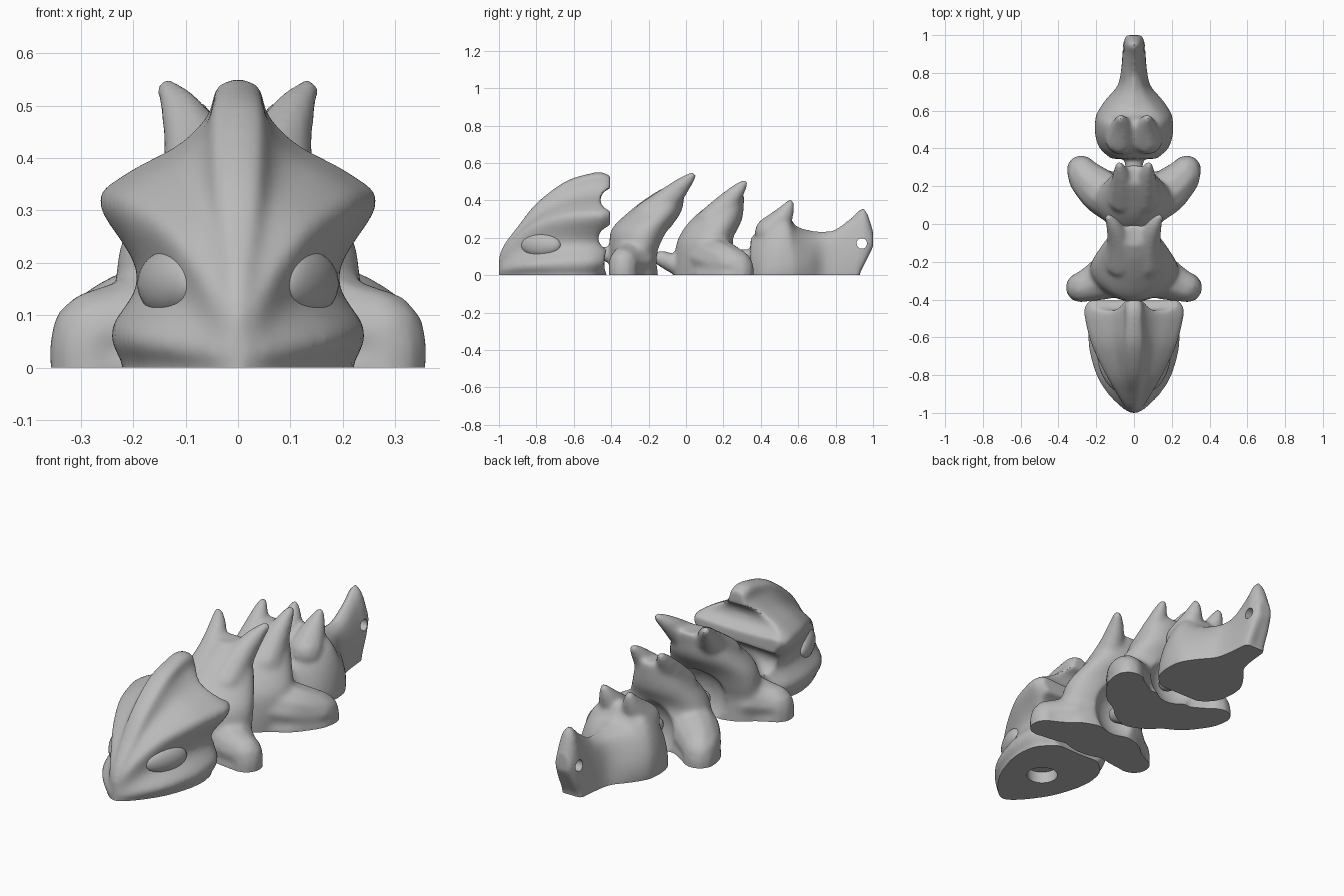
import bpy, bmesh, math
from mathutils import Vector, Matrix

if "Cube" in bpy.data.objects:
    bpy.data.objects.remove(bpy.data.objects["Cube"], do_unlink=True)

grey = bpy.data.materials.new("plain grey")
grey.use_nodes = True
COLOUR = (0.5, 0.5, 0.5, 1)
grey.diffuse_color = COLOUR
grey.node_tree.nodes["Principled BSDF"].inputs["Base Color"].default_value = COLOUR


def spline(rows, steps):
    """Smooth curve through rows of numbers."""
    rows = [Vector(r) for r in rows]
    out = []
    for i in range(len(rows) - 1):
        p, q = rows[i], rows[i + 1]
        m = (q - rows[i - 1]) / 2 if i else q - p
        n = (rows[i + 2] - p) / 2 if i + 2 < len(rows) else q - p
        for k in range(steps):
            t = k / steps
            u = 1 - t
            out.append(p * (u * u * (1 + 2 * t)) + m * (t * u * u)
                       + q * (t * t * (3 - 2 * t)) - n * (t * t * u))
    return out + [rows[-1]]


def loft(bm, rings):
    loops = [[bm.verts.new(p) for p in ring] for ring in rings]
    n = len(loops[0])
    for a, b in zip(loops, loops[1:]):
        for i in range(n):
            j = (i + 1) % n
            bm.faces.new((a[i], a[j], b[j], b[i]))
    bm.faces.new(loops[0][::-1])
    bm.faces.new(loops[-1])


def mirrored(half, y):
    """Full ring from a half outline running from bottom to crest."""
    pts = spline(half, 4)
    return ([(x, y, z) for x, z in pts]
            + [(-x, y, z) for x, z in reversed(pts[:-1])])


def chain(bm, rows, sides=(1, -1)):
    """Row of hulls around balls (x, y, z, radius)."""
    for s in sides:
        path = spline(rows, 4)
        for a, b in zip(path, path[1:]):
            hull = bmesh.new()
            for p in (a, b):
                bmesh.ops.create_icosphere(hull, subdivisions=2, radius=p[3],
                                           matrix=Matrix.Translation((s * p[0], p[1], p[2])))
            res = bmesh.ops.convex_hull(hull, input=hull.verts)
            junk = {g for g in res["geom_interior"] + res["geom_unused"]
                    if isinstance(g, bmesh.types.BMVert)}
            bmesh.ops.delete(hull, geom=list(junk), context="VERTS")
            tmp = bpy.data.meshes.new("hull")
            hull.to_mesh(tmp)
            hull.free()
            bm.from_mesh(tmp)
            bpy.data.meshes.remove(tmp)


def make(name, bm):
    bmesh.ops.recalc_face_normals(bm, faces=bm.faces)
    me = bpy.data.meshes.new(name)
    bm.to_mesh(me)
    bm.free()
    ob = bpy.data.objects.new(name, me)
    bpy.context.collection.objects.link(ob)
    return ob


def ball(name, centre, size):
    bm = bmesh.new()
    bmesh.ops.create_uvsphere(bm, u_segments=32, v_segments=20, radius=1,
                              matrix=Matrix.LocRotScale(Vector(centre), None, Vector(size)))
    return make(name, bm)


def peg(centre, radius, depth, turn):
    bm = bmesh.new()
    bmesh.ops.create_cone(bm, cap_ends=True, segments=32, radius1=radius, radius2=radius, depth=depth,
                          matrix=Matrix.Translation(centre) @ Matrix.Rotation(turn, 4, "Y"))
    return make("peg_cutter", bm)


def ground():
    bm = bmesh.new()
    bmesh.ops.create_cube(bm, size=4, matrix=Matrix.Translation((0, 0, -2)))
    return make("ground_cutter", bm)


def finish(me):
    me.materials.clear()
    me.materials.append(grey)
    me.shade_smooth()
    me.set_sharp_from_angle(angle=math.radians(40))


def sculpt(ob, carve=(), cuts=()):
    """Fuse overlapping parts, soften them, cut crisp holes and a flat base."""
    def remesh():
        m = ob.modifiers.new("fuse", "REMESH")
        m.mode, m.voxel_size = "VOXEL", 0.009

    def cut(cutter):
        m = ob.modifiers.new("cut", "BOOLEAN")
        m.operation, m.solver, m.object = "DIFFERENCE", "EXACT", cutter
        cutter.hide_render = True
    remesh()
    for c in carve:
        cut(c)
    if carve:
        remesh()
    s = ob.modifiers.new("soften", "SMOOTH")
    s.factor, s.iterations = 0.5, 18
    cutters = list(cuts) + [ground()]
    for c in cutters:
        cut(c)
    me = bpy.data.meshes.new_from_object(ob.evaluated_get(bpy.context.evaluated_depsgraph_get()))
    ob.modifiers.clear()
    ob.data = me
    finish(me)
    for c in cutters + list(carve):
        bpy.data.objects.remove(c, do_unlink=True)


def upright(bm, rows):
    """Leaning egg-shaped body, broad behind, from levels (z, y centre, y radius, x radius)."""
    rings = []
    for z, yc, ry, rx in spline(rows, 5):
        ring = []
        for i in range(40):
            a = math.tau * i / 40
            ring.append((rx * math.cos(a) * (1 + .2 * math.sin(a)), yc + ry * math.sin(a), z))
        rings.append(ring)
    loft(bm, rings)


# Head: y, base, jaw, waist, frill, frill height, crest, top
bm = bmesh.new()
rings = []
for y, b, j, w, f, zf, c, t in spline([
        (-1.0, .01, .02, .015, .01, .09, .005, .11),
        (-.97, .05, .07, .05, .045, .13, .02, .17),
        (-.9, .11, .14, .09, .09, .2, .035, .26),
        (-.8, .17, .20, .132, .15, .26, .05, .385),
        (-.65, .215, .24, .18, .222, .3, .06, .5),
        (-.52, .205, .237, .19, .258, .31, .055, .545),
        (-.45, .15, .2, .17, .265, .31, .055, .552),
        (-.405, .1, .14, .14, .24, .315, .05, .535)], 5):
    h = t - zf
    rings.append(mirrored([(0, -.05), (b, -.05), (b, 0), (j, zf * .23), (w, zf * .56), (f, zf),
                           (f * .8, zf + h * .25), (f * .42, zf + h * .48), (c, zf + h * .72),
                           (c * .75, zf + h * .93), (0, t)], y))
loft(bm, rings)
sculpt(make("head", bm),
       carve=[ball("hollow", (0, -.385, .15), (.14, .1, .1)),
              ball("hollow", (0, -.375, .2), (.5, .1, .075)),
              ball("hollow", (0, -.31, .07), (.5, .135, .14)),
              ball("hollow", (0, -.385, .4), (.5, .075, .065))],
       cuts=[peg((0, -.7, 0), .075, .12, 0)])

# Eyes
for side, sx in (("left", 1), ("right", -1)):
    eye = ball(side + "_eye", (0, 0, 0), (.045, .115, .064))
    eye.data.transform(Matrix.Translation((sx * .13, -.775, .16)) @ Matrix.Rotation(-sx * .42, 4, "Z"))
    finish(eye.data)

# Front body with its spikes, legs and the tongue that reaches into the head
bm = bmesh.new()
upright(bm, [(-.05, -.275, .135, .225), (.1, -.275, .135, .23), (.17, -.265, .145, .23),
             (.25, -.24, .155, .215), (.34, -.165, .14, .165), (.42, -.105, .095, .12),
             (.47, -.06, .055, .09)])
chain(bm, [(.07, -.2, .31, .09), (.075, -.1, .4, .07), (.105, -.015, .485, .043), (.134, .033, .53, .023)])
chain(bm, [(.14, -.28, .08, .12), (.22, -.315, .07, .095), (.28, -.335, .06, .08), (.28, -.335, -.03, .08)])
chain(bm, [(.12, -.28, 0, .11), (.2, -.31, 0, .095), (.28, -.335, 0, .078)])
chain(bm, [(0, -.38, .1, .045), (0, -.42, .11, .04), (0, -.47, .12, .04)], (1,))
sculpt(make("front_body", bm), carve=[ball("hollow", (0, -.09, .1), (.14, .11, .15))])

# Rear body with its spikes, swept skirt legs and tongue
bm = bmesh.new()
upright(bm, [(-.05, .12, .18, .19), (.1, .115, .175, .21), (.2, .11, .15, .195),
             (.3, .165, .135, .145), (.39, .225, .085, .105), (.44, .26, .05, .08)])
chain(bm, [(.055, .14, .28, .09), (.06, .21, .37, .066), (.07, .275, .45, .04), (.078, .312, .492, .022)])
chain(bm, [(.08, .12, .1, .13), (.17, .17, .08, .12), (.245, .235, .06, .1), (.278, .285, .045, .078),
           (.278, .285, -.03, .078)])
chain(bm, [(.08, .12, 0, .12), (.17, .17, 0, .12), (.245, .235, 0, .1), (.278, .285, 0, .078)])
chain(bm, [(0, 0, .05, .07), (0, -.06, .06, .055), (0, -.13, .09, .045)], (1,))
sculpt(make("rear_body", bm), carve=[ball("hollow", (0, .31, .1), (.13, .1, .14))])

# Tail: y, base, middle, top half width, top
bm = bmesh.new()
rings = []
for y, b, m, u, t in spline([
        (.345, .1, .12, .08, .2), (.4, .16, .175, .12, .255), (.47, .18, .2, .14, .305),
        (.54, .18, .202, .14, .325), (.59, .165, .192, .125, .265), (.66, .125, .145, .08, .243),
        (.73, .082, .082, .05, .235), (.8, .065, .065, .04, .25), (.88, .055, .06, .035, .31),
        (.94, .05, .058, .035, .362), (.97, .045, .052, .03, .335), (1.0, .03, .042, .02, .24)], 5):
    rise = -.05 if y < .92 else (y - .92) * 1.9
    rings.append(mirrored([(0, rise), (b, rise), (m, rise + (t - rise) * .4),
                           (u, rise + (t - rise) * .85), (0, t)], y))
loft(bm, rings)
chain(bm, [(.07, .45, .23, .085), (.065, .51, .3, .06), (.068, .543, .355, .036), (.072, .558, .388, .02)])
chain(bm, [(0, .37, .08, .06), (0, .32, .09, .05), (0, .25, .1, .045)], (1,))
sculpt(make("tail", bm), cuts=[peg((0, .94, .17), .028, .4, math.pi / 2)])
